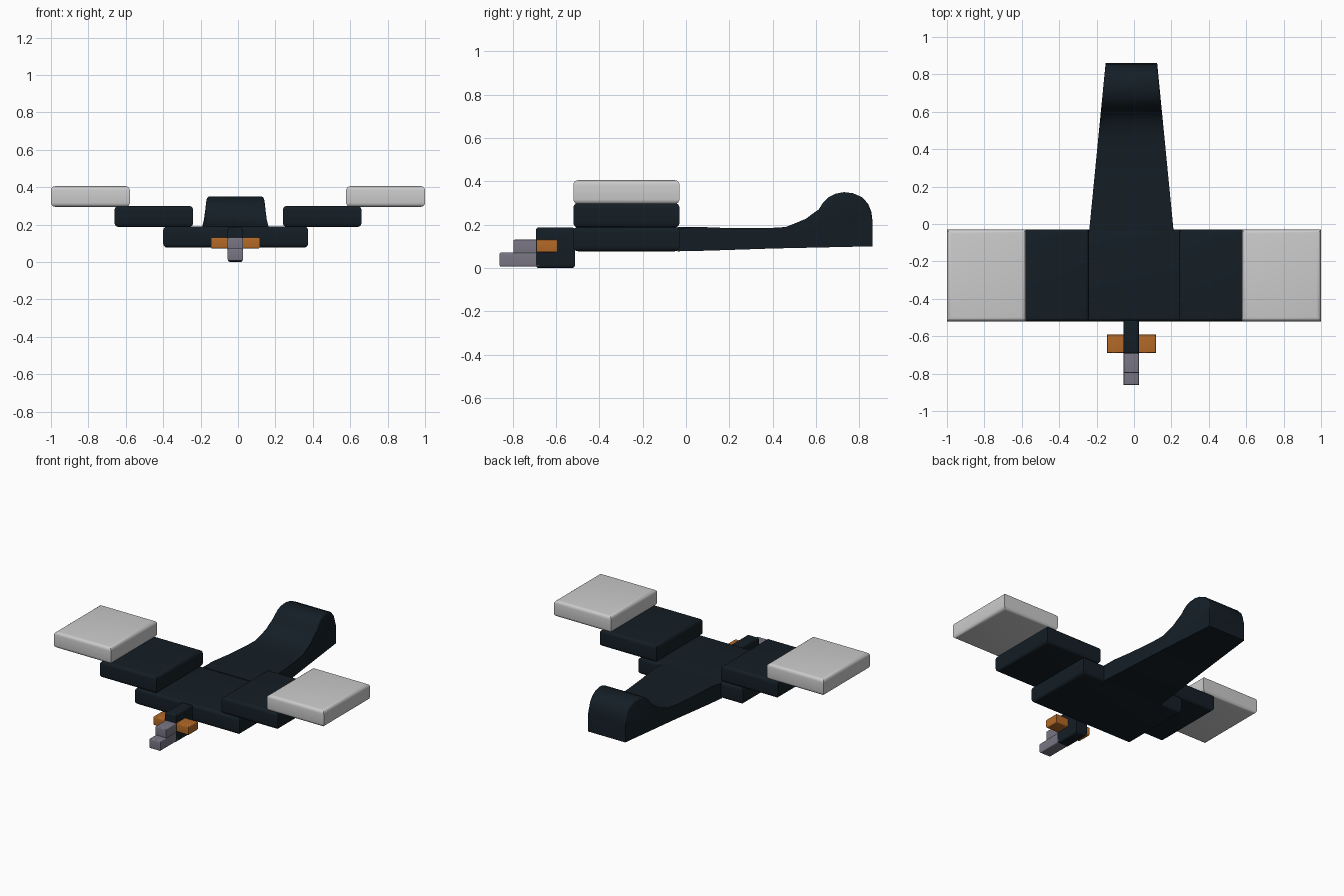
import bpy, bmesh

if "Cube" in bpy.data.objects:
    bpy.data.objects.remove(bpy.data.objects["Cube"])


def material(name, rgb):
    m = bpy.data.materials.new(name)
    m.diffuse_color = (*rgb, 1)
    m.use_nodes = True
    m.node_tree.nodes["Principled BSDF"].inputs["Base Color"].default_value = m.diffuse_color
    return m


DARK = material("dark_plumage", (0.007, 0.013, 0.019))
ORANGE = material("orange", (0.45, 0.14, 0.02))
BEAK = material("beak_grey", (0.19, 0.18, 0.23))


def finish(name, bm, mat):
    bmesh.ops.recalc_face_normals(bm, faces=bm.faces)
    me = bpy.data.meshes.new(name)
    bm.to_mesh(me)
    bm.free()
    ob = bpy.data.objects.new(name, me)
    bpy.context.collection.objects.link(ob)
    if mat:
        me.materials.append(mat)
    bpy.ops.object.select_all(action='DESELECT')
    ob.select_set(True)
    bpy.context.view_layer.objects.active = ob
    bpy.ops.object.shade_smooth_by_angle(angle=0.6)
    return ob


def box(name, x, y, z, mat=None, radius=0.022):
    """Box from ranges; only the horizontal edges are rounded."""
    bm = bmesh.new()
    bmesh.ops.create_cube(bm, size=1)
    for v in bm.verts:
        v.co = [r[0] if c < 0 else r[1] for c, r in zip(v.co, (x, y, z))]
    edges = [e for e in bm.edges if abs(e.verts[0].co.z - e.verts[1].co.z) < 1e-5]
    bmesh.ops.bevel(bm, geom=edges, offset=radius, segments=4, profile=0.5, affect='EDGES')
    return finish(name, bm, mat)


# Stepped wings: body plank, then raised inner and outer planks on both sides
CHORD = (-0.52, -0.03)
box("body", (-0.40, 0.375), CHORD, (0.077, 0.19), DARK)
for side, s in (("left", -1), ("right", 1)):
    inner = sorted((s * 0.24, s * 0.66))
    outer = sorted((s * 0.578, s * 1.0))
    box(side + "_inner_wing", inner, CHORD, (0.187, 0.30), DARK)
    box(side + "_outer_wing", outer, CHORD, (0.295, 0.405))

# Tapered tail with an upswept rounded end, lofted from its side profile
profile = [(-0.04, 0.077), (0.1, 0.08), (0.4, 0.09), (0.86, 0.10), (0.86, 0.22),
           (0.855, 0.26), (0.84, 0.297), (0.81, 0.328), (0.77, 0.345), (0.73, 0.35),
           (0.69, 0.343), (0.66, 0.328), (0.635, 0.305), (0.612, 0.27), (0.59, 0.24),
           (0.56, 0.217), (0.52, 0.20), (0.46, 0.189), (0.38, 0.184), (0.2, 0.184),
           (0.05, 0.19), (-0.04, 0.19)]
bm = bmesh.new()
rings = []
for s in (-1, 1):
    rings.append([bm.verts.new((-0.014 + s * (0.226 - 0.098 * (y + 0.04)), y, z))
                  for y, z in profile])
a, b = rings
bm.faces.new(a)
bm.faces.new(list(reversed(b)))
n = len(profile)
for i in range(n):
    j = (i + 1) % n
    bm.faces.new((a[i], b[i], b[j], a[j]))
rim = [bm.edges.get((r[i], r[i + 1])) for r in rings for i in range(4, n - 1)]
bmesh.ops.bevel(bm, geom=rim, offset=0.012, segments=3, profile=0.5, affect='EDGES')
finish("tail", bm, DARK)

# Head, cheeks and two-step beak
HX = (-0.055, 0.026)
box("head", HX, (-0.693, -0.512), (0.0, 0.187), DARK, 0.014)
box("left_cheek", (-0.145, -0.05), (-0.69, -0.592), (0.072, 0.131), ORANGE, 0.008)
box("right_cheek", (0.02, 0.117), (-0.69, -0.592), (0.072, 0.131), ORANGE, 0.008)
box("upper_beak", HX, (-0.797, -0.68), (0.065, 0.131), BEAK, 0.008)
box("lower_beak", HX, (-0.86, -0.675), (0.006, 0.072), BEAK, 0.008)
